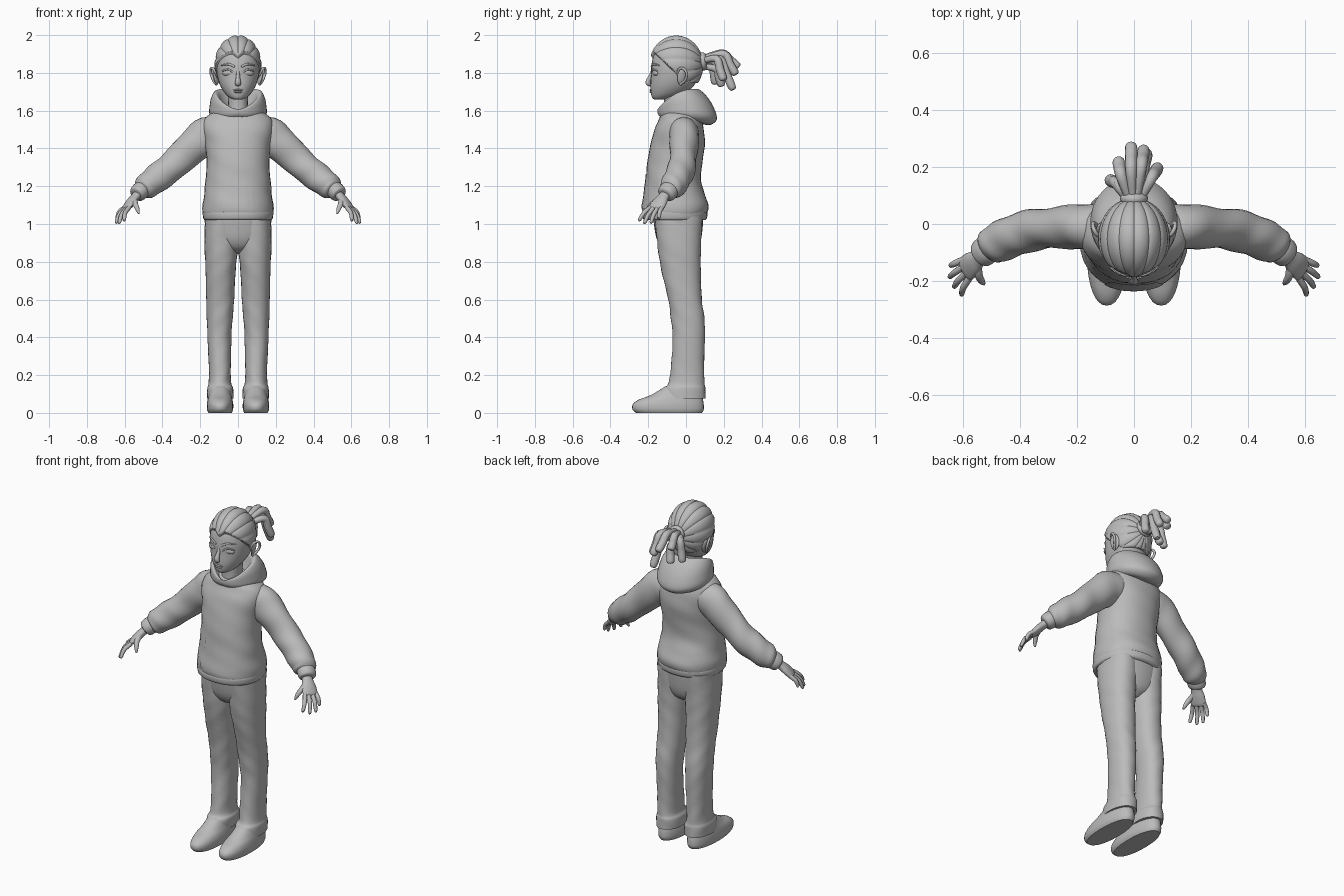
import bpy, bmesh, math
from mathutils import Vector, Matrix

grey = bpy.data.materials.new("plain grey")
grey.diffuse_color = (0.5, 0.5, 0.5, 1)


def finish(name, bm, mirror=False):
    bmesh.ops.recalc_face_normals(bm, faces=bm.faces)
    me = bpy.data.meshes.new(name)
    bm.to_mesh(me)
    bm.free()
    me.materials.append(grey)
    ob = bpy.data.objects.new(name, me)
    bpy.context.collection.objects.link(ob)
    if mirror:
        ob.modifiers.new("mirror", 'MIRROR')
    return ob


def dense(rows, k=5):
    """Catmull-Rom resampling of rows of numbers."""
    out = []
    for i in range(len(rows) - 1):
        p = [rows[max(0, min(len(rows) - 1, j))] for j in (i - 1, i, i + 1, i + 2)]
        for s in range(k):
            t = s / k
            out.append([0.5 * (2 * b + (c - a) * t + (2 * a - 5 * b + 4 * c - d) * t * t
                               + (3 * b - a - 3 * c + d) * t ** 3) for a, b, c, d in zip(*p)])
    return out + [list(rows[-1])]


def skin(name, rings, mirror=False, caps=True):
    """Bridge a list of equal closed rings."""
    bm = bmesh.new()
    vs = [[bm.verts.new(p) for p in r] for r in rings]
    n = len(vs[0])
    for a, b in zip(vs, vs[1:]):
        for i in range(n):
            bm.faces.new((a[i], a[(i + 1) % n], b[(i + 1) % n], b[i]))
    if caps:
        bm.faces.new(vs[0])
        bm.faces.new(vs[-1])
    return finish(name, bm, mirror)


def loft(name, rows, mirror=False, power=0.9, fold=0.0, n=32, k=5):
    """Stack of rounded outlines; row = z, centre x, half width, front y, back y."""
    rings = []
    for z, cx, hw, yf, yb in dense(rows, k):
        ring = []
        for i in range(n):
            a = math.tau * i / n
            c, s = math.cos(a), math.sin(a)
            f = 1 + fold * math.sin(3 * a + 38 * z) * math.sin(17 * z + a)
            ring.append((cx + hw * f * math.copysign(abs(c) ** power, c),
                         (yf + yb) / 2 + (yb - yf) / 2 * f * math.copysign(abs(s) ** power, s), z))
        rings.append(ring)
    return skin(name, rings, mirror)


def tube(name, rows, mirror=False, side=(0, 1, 0), n=12, k=4, fold=0.0):
    """Sweep an ellipse; row = x, y, z, radius along side, other radius."""
    rows = dense(rows, k)
    pts = [Vector(r[:3]) for r in rows]
    rings = []
    for j, r in enumerate(rows):
        t = (pts[min(j + 1, len(pts) - 1)] - pts[max(j - 1, 0)]).normalized()
        b = t.cross(Vector(side)).normalized()
        s = b.cross(t)
        ring = []
        for i in range(n):
            a = math.tau * i / n
            f = 1 + fold * math.sin(2 * a + j * 0.9)
            ring.append(pts[j] + s * r[3] * f * math.cos(a) + b * r[4] * f * math.sin(a))
        rings.append(ring)
    return skin(name, rings, mirror)


def blob(name, loc, size, rot=(0, 0, 0), mirror=False):
    bm = bmesh.new()
    bmesh.ops.create_uvsphere(bm, u_segments=20, v_segments=12, radius=1)
    m = Matrix.Translation(loc)
    for axis, ang in zip("XYZ", rot):
        m = m @ Matrix.Rotation(ang, 4, axis)
    bmesh.ops.transform(bm, matrix=m @ Matrix.Diagonal((*size, 1)), verts=bm.verts)
    return finish(name, bm, mirror)


# shoes and trousers
loft("shoe", [(0, .095, .062, -.265, .085), (.018, .095, .069, -.283, .094),
              (.045, .095, .070, -.282, .094), (.07, .095, .066, -.25, .09),
              (.095, .095, .060, -.185, .085), (.14, .095, .048, -.11, .07)], True)
loft("trouser_leg", [(.075, .094, .070, -.115, .103), (.13, .094, .070, -.112, .102),
                     (.16, .096, .060, -.09, .096), (.25, .096, .058, -.08, .096),
                     (.40, .098, .064, -.07, .10), (.50, .097, .069, -.08, .097),
                     (.60, .094, .073, -.095, .085), (.75, .092, .080, -.128, .077),
                     (.87, .089, .087, -.15, .08), (1.04, .088, .088, -.165, .088)], True, fold=.025)
loft("trouser_seat", [(.84, 0, .04, -.07, .02), (.87, 0, .10, -.125, .06), (.92, 0, .155, -.155, .08),
                      (1.0, 0, .175, -.17, .09), (1.05, 0, .176, -.175, .092)])

# hooded top: body, hem band, pocket and sleeves
body = loft("sweater_body", [(1.035, 0, .178, -.215, .095), (1.06, 0, .188, -.228, .112),
                             (1.10, 0, .188, -.23, .118), (1.16, 0, .178, -.222, .10),
                             (1.23, 0, .172, -.213, .08), (1.32, 0, .167, -.205, .085),
                             (1.42, 0, .175, -.188, .10), (1.50, 0, .188, -.168, .095),
                             (1.55, 0, .180, -.145, .082), (1.585, 0, .145, -.13, .07),
                             (1.62, 0, .08, -.10, .04)], fold=.012)
loft("hem_band", [(1.02, 0, .176, -.218, .10), (1.03, 0, .184, -.228, .11),
                  (1.055, 0, .187, -.231, .114), (1.07, 0, .184, -.224, .108)])
bm = bmesh.new()
bmesh.ops.create_grid(bm, x_segments=16, y_segments=14, size=1)
for v in bm.verts:
    h = (v.co.y + 1) / 2
    v.co = Vector((v.co.x * (.125 - .04 * max(0, h - .25)), -.26, 1.085 + .18 * h))
pocket = finish("front_pocket", bm)
wrap = pocket.modifiers.new("wrap", 'SHRINKWRAP')
wrap.target = body
wrap.wrap_method = 'NEAREST_SURFACEPOINT'
wrap.wrap_mode = 'ABOVE_SURFACE'
wrap.offset = .004
tube("sleeve", [(.09, -.01, 1.49, .07, .07), (.155, -.01, 1.475, .08, .095), (.22, -.01, 1.425, .077, .094),
                (.30, -.015, 1.352, .070, .081), (.37, -.025, 1.288, .074, .078),
                (.43, -.045, 1.242, .072, .075), (.475, -.065, 1.207, .070, .070),
                (.502, -.08, 1.187, .062, .060), (.515, -.09, 1.178, .045, .043)],
     True, n=28, fold=.03)
tube("cuff", [(.50, -.08, 1.19, .046, .042), (.515, -.09, 1.177, .052, .048),
              (.535, -.105, 1.158, .049, .044), (.541, -.11, 1.152, .035, .03)], True, n=24)

# hands
spread = Vector((.37, .93, 0))
tube("palm", [(.52, -.10, 1.17, .028, .024), (.545, -.12, 1.142, .031, .022),
              (.565, -.137, 1.118, .041, .022), (.588, -.157, 1.088, .044, .017),
              (.595, -.163, 1.078, .036, .010)], True, spread, n=20)
tips = [(.605, -.25, 1.018), (.632, -.222, 1.003), (.648, -.187, 1.005), (.644, -.146, 1.028)]
for name, off, tip in zip(("index", "middle", "ring", "little"), (-.034, -.012, .011, .033), tips):
    a, b = Vector((.588, -.157, 1.088)) + spread * off, Vector(tip)
    m = a.lerp(b, .5) + Vector((.007, -.003, .006))
    tube(name + "_finger", [(*a, .012, .012), (*m, .0115, .0115), (*a.lerp(b, .92), .009, .009),
                            (*b, .004, .004)], True, spread)
tube("thumb", [(.55, -.13, 1.135, .018, .016), (.545, -.175, 1.11, .015, .014),
               (.533, -.20, 1.08, .012, .011), (.525, -.21, 1.055, .005, .005)], True, (1, 0, 0))

# hood lying around the neck; row = half width, front y, back y, front z, back z
rings = []
for hw, yf, yb, zf, zb in dense([(.10, -.12, .08, 1.56, 1.53), (.135, -.14, .13, 1.57, 1.525),
                                 (.152, -.15, .163, 1.585, 1.555), (.150, -.152, .150, 1.60, 1.61),
                                 (.142, -.15, .115, 1.607, 1.67), (.126, -.143, .07, 1.605, 1.712),
                                 (.108, -.135, .045, 1.597, 1.705), (.088, -.125, .03, 1.585, 1.655),
                                 (.06, -.10, .01, 1.57, 1.60)], 4):
    ring = []
    for i in range(40):
        a = math.tau * i / 40
        t = (1 - math.cos(a)) / 2
        ring.append((hw * math.sin(a), yf + (yb - yf) * t, zf + (zb - zf) * t ** .6
                     + .02 * math.sin(a) ** 2))
    rings.append(ring)
skin("hood", rings, caps=False)

# neck, head and face
loft("neck", [(1.53, 0, .065, -.12, .02), (1.62, 0, .052, -.115, .005), (1.72, 0, .055, -.12, .02)])
loft("head", [(1.658, 0, .02, -.165, -.11), (1.667, 0, .042, -.178, -.07), (1.69, 0, .068, -.185, -.01),
              (1.73, 0, .093, -.188, .04), (1.78, 0, .109, -.185, .065), (1.84, 0, .115, -.183, .078),
              (1.90, 0, .108, -.168, .07), (1.95, 0, .08, -.13, .04), (1.975, 0, .03, -.08, .0)],
     power=.95)
tube("nose", [(0, -.176, 1.815, .008, .008), (0, -.187, 1.785, .010, .009), (0, -.20, 1.757, .014, .013),
              (0, -.198, 1.742, .016, .012), (0, -.186, 1.734, .008, .006)], side=(1, 0, 0))
blob("eye", (.053, -.161, 1.80), (.031, .014, .016), (0, .12, .3), True)
tube("eyelid", [(.022, -.180, 1.80, .003, .004), (.05, -.176, 1.818, .004, .005),
                (.083, -.153, 1.81, .003, .004)], True)
tube("eyebrow", [(.018, -.183, 1.832, .004, .006), (.05, -.172, 1.846, .005, .006),
                 (.088, -.142, 1.84, .003, .003)], True)
blob("upper_lip", (0, -.186, 1.709), (.028, .008, .005))
blob("lower_lip", (0, -.184, 1.699), (.022, .009, .006))
blob("ear", (.119, -.02, 1.78), (.010, .027, .045), (-.15, .2, .35), True)
tube("ear_rim", [(.112, -.042, 1.785, .006, .006), (.128, -.038, 1.818, .007, .007),
                 (.142, -.015, 1.824, .007, .007), (.143, .004, 1.795, .007, .007),
                 (.130, -.006, 1.76, .007, .007), (.114, -.032, 1.738, .007, .007)], True, (1, 0, 0))

# swept-back hair cap with ridged locks, sinking into the head past the hairline
bm = bmesh.new()
bmesh.ops.create_uvsphere(bm, u_segments=112, v_segments=48, radius=1)
for v in bm.verts:
    x, y, z = v.co
    around = math.hypot(x, y)
    ridge = 1 + .045 * around * (abs(math.cos(7 * math.atan2(y, x))) ** .6 - .75)
    p = Vector((x * .124, z * .143, -y * .158)) * ridge
    p += Vector((0, -.052, 1.84))
    line = 1.74 + .175 * min(1, max(0, -p.y / .18)) - .03 * max(0, 1 - abs(p.x) / .04) * (p.y < -.1)
    t = min(1, max(0, (p.z - line + .012) / .02))
    mid = Vector((0, -.052, 1.84))
    v.co = mid + (p - mid) * (.84 + .16 * t * t * (3 - 2 * t))
finish("hair_cap", bm)

# tied bunch of locks at the back
tube("hair_tie", [(0, .065, 1.858, .03, .03), (0, .078, 1.859, .045, .045), (0, .095, 1.861, .048, .048),
                  (0, .108, 1.862, .036, .036)], side=(1, 0, 0), n=20)
locks = [((-.06, .14, 1.86), (-.085, .155, 1.74)), ((-.01, .19, 1.905), (-.01, .28, 1.83)),
         ((.03, .18, 1.875), (.045, .25, 1.71)), ((.06, .16, 1.875), (.085, .20, 1.76)),
         ((-.01, .16, 1.82), (-.03, .19, 1.73)), ((.025, .20, 1.90), (.035, .265, 1.79)),
         ((-.045, .17, 1.895), (-.055, .225, 1.83))]
for i, (m, e) in enumerate(locks):
    m, e = Vector(m), Vector(e)
    a = Vector((m.x * .35, .085, 1.86 + (m.z - 1.87) * .5))
    q = m.lerp(e, .9)
    tube(f"hair_lock_{i + 1}", [(*a, .014, .014), (*m, .020, .020), (*m.lerp(e, .5), .022, .022),
                                (*q, .021, .021), (*e, .012, .012)], side=(1, 0, 0))

# smooth shading with crisp edges
bpy.ops.object.select_all(action='SELECT')
bpy.context.view_layer.objects.active = body
bpy.ops.object.shade_smooth_by_angle(angle=math.radians(40))
